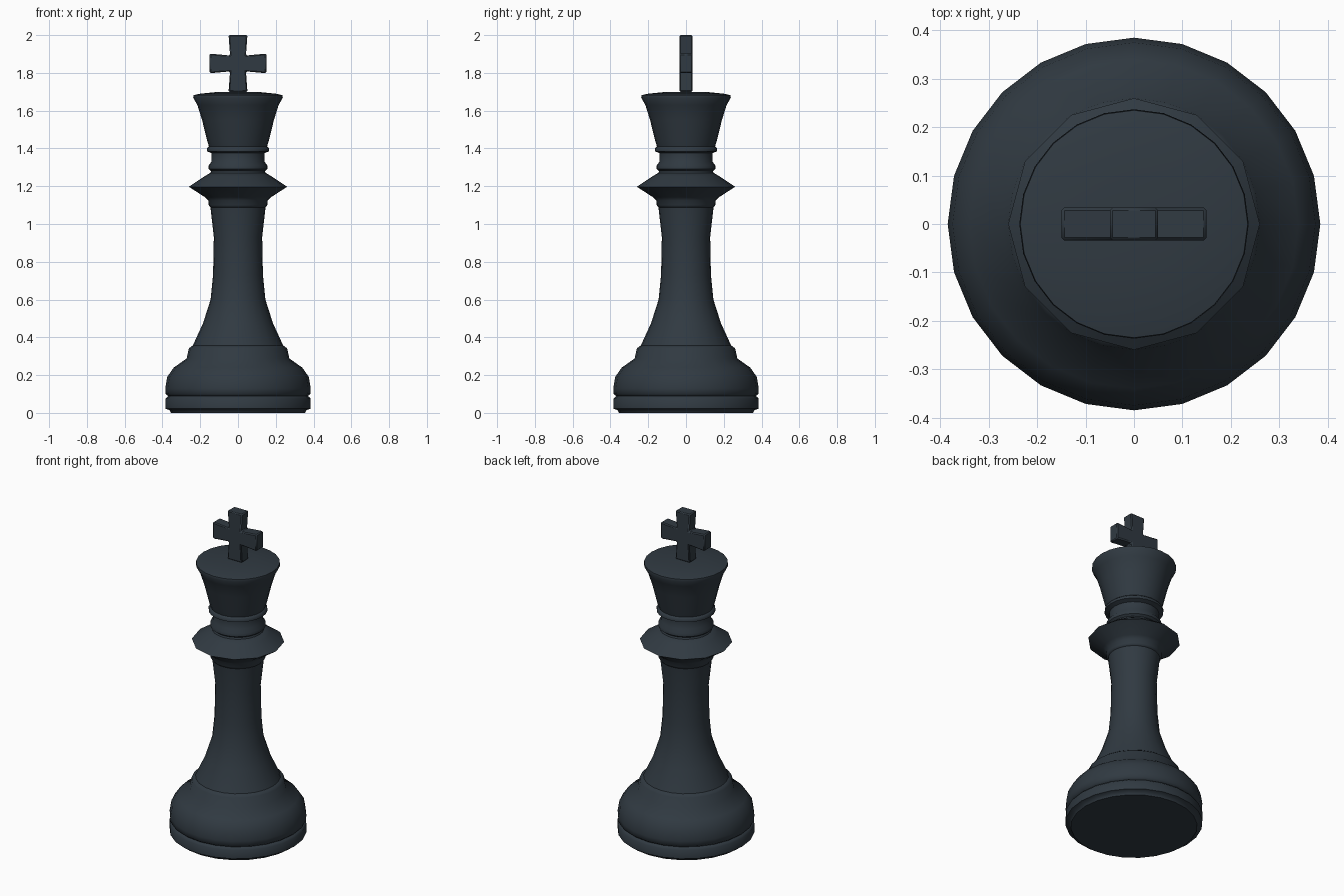
import bpy, bmesh, math

cube = bpy.data.objects.get("Cube")
if cube:
    bpy.data.objects.remove(cube, do_unlink=True)

SIDES = 24

charcoal = bpy.data.materials.new("charcoal")
charcoal.use_nodes = True
COLOUR = (0.030, 0.042, 0.054, 1)
charcoal.diffuse_color = COLOUR
shader = charcoal.node_tree.nodes["Principled BSDF"]
shader.inputs["Base Color"].default_value = COLOUR
shader.inputs["Roughness"].default_value = 0.6


def finish(bm, name, angle):
    bmesh.ops.recalc_face_normals(bm, faces=bm.faces)
    mesh = bpy.data.meshes.new(name)
    bm.to_mesh(mesh)
    bm.free()
    obj = bpy.data.objects.new(name, mesh)
    bpy.context.collection.objects.link(obj)
    mesh.materials.append(charcoal)
    bpy.ops.object.select_all(action="DESELECT")
    obj.select_set(True)
    bpy.context.view_layer.objects.active = obj
    bpy.ops.object.shade_smooth_by_angle(angle=math.radians(angle))
    return obj


def lathe(name, profile, angle=50, coarse_ring=None):
    """Turn a (radius, height) profile; coarse_ring gets half as many corners."""
    bm = bmesh.new()
    rings = []
    for i, (r, z) in enumerate(profile):
        ring = []
        for k in range(SIDES):
            a = math.tau * k / SIDES
            rr = r * math.cos(math.tau / SIDES) if i == coarse_ring and k % 2 else r
            ring.append(bm.verts.new((rr * math.cos(a), rr * math.sin(a), z)))
        rings.append(ring)
    for low, high in zip(rings, rings[1:]):
        for k in range(SIDES):
            n = (k + 1) % SIDES
            bm.faces.new((low[k], low[n], high[n], high[k]))
    bm.faces.new(rings[0][::-1])
    bm.faces.new(rings[-1])
    return finish(bm, name, angle)


# Foot disc and rounded base
lathe("foot_disc", [(0.355, 0), (0.362, 0.015), (0.385, 0.022), (0.385, 0.075),
                    (0.372, 0.088), (0.36, 0.09)])
lathe("base", [(0.365, 0.085), (0.383, 0.1), (0.385, 0.13), (0.375, 0.19),
               (0.34, 0.24), (0.272, 0.288), (0.26, 0.342), (0.24, 0.357)])

# Tapering shaft
lathe("shaft", [(0.24, 0.355), (0.185, 0.475), (0.145, 0.6), (0.132, 0.73),
                (0.128, 0.93), (0.146, 1.09)])

# Pointed collar with its small lower ring
lathe("collar", [(0.144, 1.085), (0.155, 1.1), (0.157, 1.125), (0.175, 1.142),
                 (0.26, 1.197), (0.178, 1.252), (0.148, 1.27)],
      angle=75, coarse_ring=4)

# Neck mouldings
lathe("neck", [(0.148, 1.265), (0.142, 1.28), (0.155, 1.29), (0.155, 1.31),
               (0.14, 1.33), (0.14, 1.375), (0.165, 1.385), (0.165, 1.4),
               (0.152, 1.412)])

# Flared crown with slightly domed top
lathe("crown", [(0.152, 1.405), (0.163, 1.44), (0.19, 1.55), (0.215, 1.63),
                (0.237, 1.668), (0.235, 1.682), (0.2, 1.69), (0.1, 1.7)])

# Cross finial: one quarter of the outline, mirrored around its middle
MID = 1.85
TOP = 2.0 - MID
quarter = [(0.15, 0.052), (0.042, 0.042), (0.05, TOP)]
outline = quarter + [(-x, z) for x, z in quarter[::-1]]
outline += [(-x, -z) for x, z in outline]
bm = bmesh.new()
face = bm.faces.new([bm.verts.new((x, -0.034, MID + z)) for x, z in outline])
extruded = bmesh.ops.extrude_face_region(bm, geom=[face])["geom"]
for v in extruded:
    if isinstance(v, bmesh.types.BMVert):
        v.co.y = 0.034
cross = finish(bm, "cross", 30)
bevel = cross.modifiers.new("Bevel", "BEVEL")
bevel.width = 0.006
bevel.segments = 1
